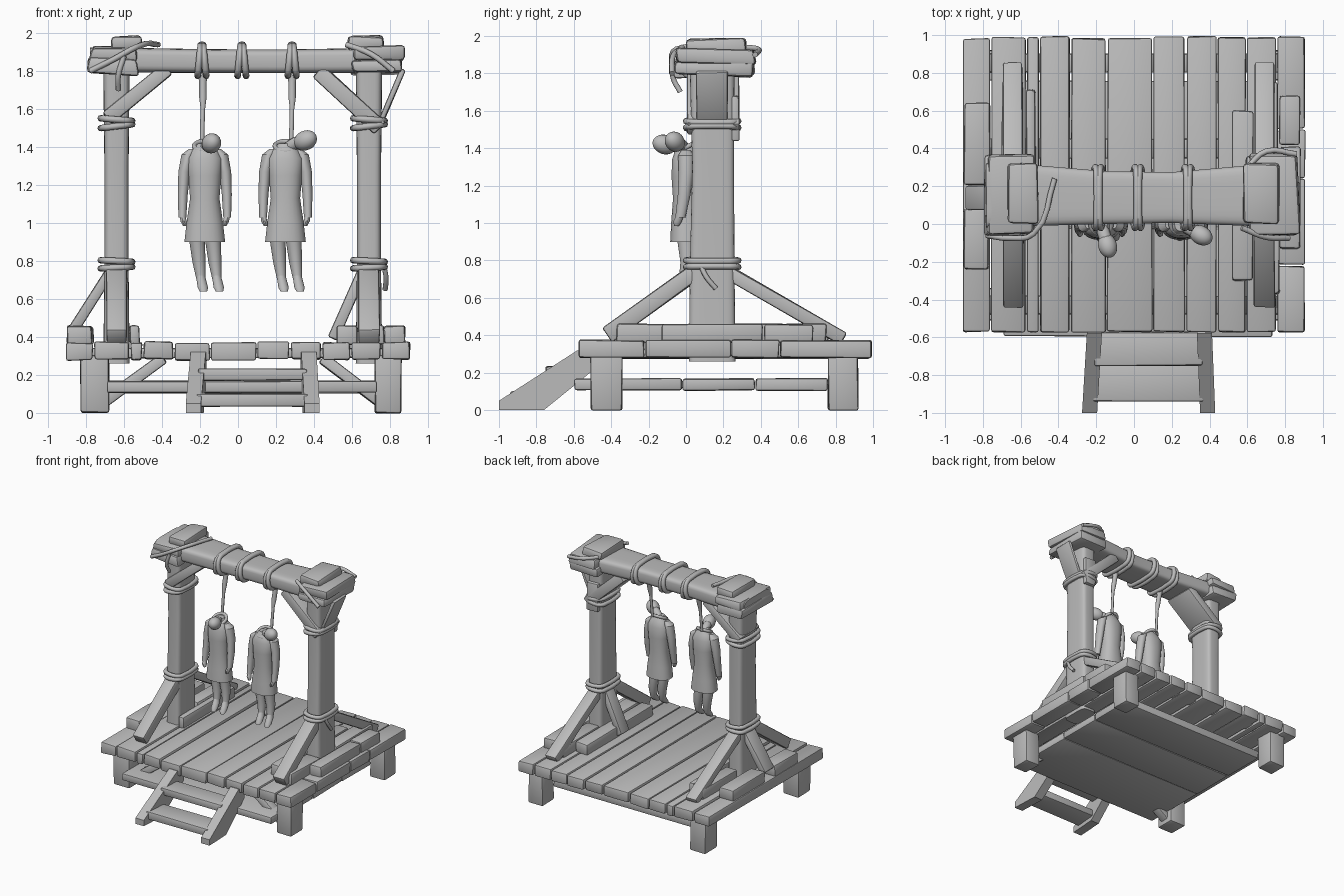
import bpy, bmesh, math, random
from mathutils import Vector, Matrix

if "Cube" in bpy.data.objects:
    bpy.data.objects.remove(bpy.data.objects["Cube"], do_unlink=True)
random.seed(4)

grey = bpy.data.materials.new("plain_grey")
grey.use_nodes = True
COLOUR = (0.5, 0.5, 0.5, 1)
grey.diffuse_color = COLOUR
grey.node_tree.nodes["Principled BSDF"].inputs["Base Color"].default_value = COLOUR
made = []


def finish(name, bm):
    bmesh.ops.recalc_face_normals(bm, faces=bm.faces[:])
    mesh = bpy.data.meshes.new(name)
    bm.to_mesh(mesh)
    bm.free()
    mesh.materials.append(grey)
    ob = bpy.data.objects.new(name, mesh)
    bpy.context.collection.objects.link(ob)
    made.append(ob)
    return ob


def timber(name, size, matrix, bevel=0.012, wear=0.004):
    """Roughly hewn block: a bevelled box with slightly moved corners."""
    bm = bmesh.new()
    bmesh.ops.create_cube(bm, size=1)
    for v in bm.verts:
        v.co = Vector([c * s + random.uniform(-wear, wear) for c, s in zip(v.co, size)])
    bmesh.ops.bevel(bm, geom=bm.edges[:], offset=bevel, segments=2, affect='EDGES', profile=0.5)
    bm.transform(matrix)
    return finish(name, bm)


def block(name, x, y, z, bevel=0.012, wear=0.004):
    size = [r[1] - r[0] for r in (x, y, z)]
    mid = [(r[1] + r[0]) / 2 for r in (x, y, z)]
    return timber(name, size, Matrix.Translation(mid), bevel, wear)


def strut(name, a, b, thick, width, side):
    """Timber from a to b; its width runs along the side vector."""
    a, b, side = Vector(a), Vector(b), Vector(side)
    d = (b - a).normalized()
    n = side.cross(d)
    m = Matrix((n, side, d)).transposed().to_4x4()
    m.translation = (a + b) / 2
    return timber(name, (thick, width, (b - a).length), m)


def loft(name, stations, axis='Z', power=2.0, sides=20):
    """Skin of rounded sections; station = x, y, z, radius a, radius b."""
    bm = bmesh.new()
    rings = []
    for x, y, z, ra, rb in stations:
        ring = []
        for i in range(sides):
            t = math.tau * (i + 0.5) / sides
            c, s = math.cos(t), math.sin(t)
            u = math.copysign(abs(c) ** (2 / power), c) * ra
            w = math.copysign(abs(s) ** (2 / power), s) * rb
            off = (u, w, 0) if axis == 'Z' else (0, u, w)
            ring.append(bm.verts.new((x + off[0], y + off[1], z + off[2])))
        rings.append(ring)
    for r, q in zip(rings, rings[1:]):
        for i in range(sides):
            j = (i + 1) % sides
            bm.faces.new((r[i], r[j], q[j], q[i]))
    bm.faces.new(rings[0])
    bm.faces.new(rings[-1])
    return finish(name, bm)


def rope(name, points, radius=0.016, closed=False):
    curve = bpy.data.curves.new(name, 'CURVE')
    curve.dimensions = '3D'
    curve.bevel_depth, curve.bevel_resolution, curve.resolution_u = radius, 2, 4
    curve.use_fill_caps = True
    sp = curve.splines.new('BEZIER')
    sp.bezier_points.add(len(points) - 1)
    for p, co in zip(sp.bezier_points, points):
        p.co = co
        p.handle_left_type = p.handle_right_type = 'AUTO'
    sp.use_cyclic_u = closed
    curve.materials.append(grey)
    ob = bpy.data.objects.new(name, curve)
    bpy.context.collection.objects.link(ob)


def rope_ring(name, centre, ra, rb, axis, radius=0.016, tilt=0.0):
    pts = []
    for i in range(12):
        t = math.tau * (i + 0.5) / 12
        c, s = math.cos(t), math.sin(t)
        u = math.copysign(abs(c) ** 0.5, c) * ra
        w = math.copysign(abs(s) ** 0.5, s) * rb
        off = (u, w, tilt * u) if axis == 'Z' else (tilt * w, u, w)
        pts.append(Vector(centre) + Vector(off))
    rope(name, pts, radius, True)


# Deck planks
edges = [-0.91, -0.76, -0.57, -0.50, -0.335, -0.145, 0.10, 0.275, 0.44, 0.595, 0.755, 0.91]
for i, (a, b) in enumerate(zip(edges, edges[1:])):
    back, z = random.uniform(0.98, 1.0), random.uniform(-0.004, 0.004)
    cuts = [-0.575, -0.22, 0.24, 0.5, back] if i == 10 else [-0.575, back]
    for p, q in zip(cuts, cuts[1:]):
        block("deck_plank", (a + 0.005, b - 0.005), (p + 0.003, q - 0.003), (0.28 + z, 0.372 + z))
for y in (-0.43, 0.4, 0.85):
    block("deck_bearer", (-0.86, 0.86), (y - 0.05, y + 0.05), (0.29, 0.34))

# Deck legs and lower shelf boards
for x in ((-0.83, -0.68), (0.72, 0.86)):
    for y in ((-0.51, -0.34), (0.76, 0.92)):
        block("deck_leg", x, y, (0, 0.3))
for y in ((-0.6, -0.02), (-0.02, 0.37), (0.37, 0.76)):
    block("shelf_board", (-0.69, 0.73), (y[0] + 0.003, y[1] - 0.003), (0.105, 0.17))
Y = (0, 1, 0)
strut("left_under_brace", (0.76, -0.43, 0.05), (0.44, -0.43, 0.29), 0.06, 0.08, Y)
strut("right_under_brace", (-0.72, -0.43, 0.05), (-0.39, -0.43, 0.29), 0.06, 0.08, Y)

# Steps
side_profile = [(-1, 0), (-0.76, 0), (-0.5, 0.21), (-0.5, 0.31), (-0.58, 0.32), (-1, 0.05)]
for foot, top in ((-0.235, -0.205), (0.39, 0.37)):
    bm = bmesh.new()
    loops = []
    for s in (-0.04, 0.04):
        loops.append([bm.verts.new((foot + (top - foot) * (y + 1) * 2 + s, y, z)) for y, z in side_profile])
        bm.faces.new(loops[-1])
    for i in range(len(side_profile)):
        j = i - 1
        bm.faces.new((loops[0][i], loops[0][j], loops[1][j], loops[1][i]))
    finish("step_stringer", bm)
block("upper_tread", (-0.21, 0.36), (-0.75, -0.57), (0.17, 0.235))
block("lower_tread", (-0.22, 0.37), (-0.94, -0.74), (0.035, 0.1))

# Posts, footing blocks and post ropes
for x in (-0.64, 0.69):
    loft("post", [(x, 0.14, 0.26, 0.07, 0.125), (x, 0.14, 0.75, 0.064, 0.12),
                  (x, 0.145, 1.3, 0.064, 0.112), (x, 0.14, 1.82, 0.07, 0.12)], 'Z', 5, 24)
    for z, t in ((0.765, 0.05), (0.8, -0.05), (1.51, 0.12), (1.545, -0.08)):
        rope_ring("post_rope", (x, 0.14, z), 0.08, 0.135, 'Z', 0.017, t)
    strut("front_foot_brace", (x, 0.05, 0.74), (x, -0.42, 0.4), 0.09, 0.11, (1, 0, 0))
    strut("back_foot_brace", (x, 0.22, 0.74), (x, 0.84, 0.38), 0.07, 0.1, (1, 0, 0))
strut("right_outer_foot_brace", (-0.67, 0.14, 0.75), (-0.87, 0.14, 0.43), 0.055, 0.13, Y)
strut("left_inner_foot_brace", (0.66, 0.14, 0.75), (0.5, 0.14, 0.39), 0.055, 0.11, Y)
rope("post_rope_tail", [(0.77, 0.08, 0.77), (0.78, 0.11, 0.71), (0.775, 0.16, 0.65)], 0.014)
Z2 = (0.36, 0.46)
for x, y in (((-0.9, -0.76), (0.21, 0.64)), ((-0.9, -0.77), (-0.24, 0.08)), ((-0.7, -0.59), (0.3, 0.76)),
             ((-0.57, -0.52), (0.0, 0.71)), ((0.52, 0.63), (-0.3, 0.6)), ((0.64, 0.76), (0.25, 0.75)),
             ((0.77, 0.88), (0.42, 0.68)), ((0.77, 0.88), (-0.13, 0.41)), ((0.64, 0.77), (-0.37, 0.02))):
    block("footing_block", x, y, Z2, 0.015)

# Top beam, end blocks and caps
loft("top_beam", [(-0.78, 0.15, 1.86, 0.17, 0.065), (-0.5, 0.15, 1.857, 0.16, 0.065), (-0.15, 0.14, 1.853, 0.14, 0.063),
                  (0.2, 0.14, 1.852, 0.135, 0.063), (0.6, 0.15, 1.855, 0.16, 0.065), (0.84, 0.15, 1.855, 0.17, 0.065)],
     'X', 5, 24)
for x, cap in (((-0.79, -0.53), (-0.67, -0.51)), ((0.6, 0.87), (0.58, 0.77))):
    block("beam_end_lower", x, (-0.06, 0.36), (1.785, 1.865), 0.02, 0.014)
    block("beam_end_upper", (x[0] + 0.01, x[1]), (-0.05, 0.37), (1.855, 1.925), 0.02, 0.014)
    block("beam_cap", cap, (0.0, 0.32), (1.91, 1.985), 0.02, 0.008)

# Upper braces
strut("right_knee_brace", (-0.69, 0.145, 1.55), (-0.37, 0.145, 1.81), 0.075, 0.27, Y)
strut("left_knee_brace", (0.75, 0.145, 1.5), (0.42, 0.145, 1.8), 0.085, 0.28, Y)
strut("left_outer_brace", (0.76, 0.14, 1.55), (0.87, 0.14, 1.81), 0.03, 0.17, Y)
block("back_splint", (0.64, 0.75), (0.24, 0.285), (1.44, 1.68))

# Ropes lashed round the beam ends
rope("right_lashing", [(-0.78, -0.06, 1.8), (-0.66, -0.075, 1.86), (-0.53, -0.05, 1.93), (-0.42, 0.24, 1.94)], 0.015)
rope("right_lashing_tail", [(-0.6, -0.07, 1.88), (-0.63, -0.07, 1.78), (-0.63, -0.03, 1.7)], 0.014)
rope("left_lashing", [(0.57, -0.02, 1.94), (0.7, -0.07, 1.89), (0.82, -0.075, 1.8)], 0.015)
rope("left_lashing_back", [(0.6, 0.3, 1.94), (0.7, 0.385, 1.93), (0.86, 0.37, 1.9)], 0.015)

# Rope loops on the beam
for x in (-0.19, 0.02, 0.285):
    for dx, tilt in ((-0.014, 0.1), (0.014, -0.1)):
        rope_ring("beam_rope", (x + dx, 0.14, 1.857), 0.155, 0.078, 'X', 0.018, tilt)


def hanging_figure(x, head, turn):
    """Simple coated figure suspended from a beam rope."""
    hx, hy, hz = head
    y = 0.0
    loft("coat", [(x, y, 0.9, 0.108, 0.085), (x, y, 1.0, 0.097, 0.08), (x, y, 1.13, 0.078, 0.07),
                  (x, y, 1.25, 0.088, 0.078), (x, y, 1.34, 0.095, 0.075), (x, y, 1.385, 0.07, 0.06),
                  (x, y, 1.42, 0.035, 0.038)], 'Z', 2.3, 24)
    for s in (-1, 1):
        loft("sleeve", [(x + s * 0.118, y - 0.03, 1.03, 0.021, 0.027), (x + s * 0.116, y - 0.01, 1.15, 0.027, 0.034),
                        (x + s * 0.108, y, 1.27, 0.032, 0.04), (x + s * 0.09, y, 1.36, 0.034, 0.042),
                        (x + s * 0.065, y, 1.39, 0.02, 0.025)], sides=14)
        loft("hand", [(x + s * 0.105, y - 0.05, 0.985, 0.01, 0.014), (x + s * 0.112, y - 0.045, 1.01, 0.017, 0.024),
                      (x + s * 0.118, y - 0.03, 1.045, 0.014, 0.019)], sides=12)
        lx = x + s * 0.042
        loft("leg", [(lx + 0.022, y - 0.01, 0.70, 0.024, 0.028), (lx + 0.012, y + 0.01, 0.79, 0.035, 0.04),
                     (lx, y, 0.92, 0.043, 0.048)], sides=14)
        loft("foot", [(lx + 0.035, y - 0.075, 0.64, 0.02, 0.015), (lx + 0.032, y - 0.055, 0.66, 0.028, 0.03),
                      (lx + 0.025, y - 0.02, 0.695, 0.026, 0.036), (lx + 0.02, y - 0.008, 0.725, 0.023, 0.027)], sides=14)
    # Bowed head and neck
    start, end = Vector((x, y, 1.385)), Vector(head)
    aim = (end - start).normalized()
    bm = bmesh.new()
    bmesh.ops.create_uvsphere(bm, u_segments=18, v_segments=12, radius=1)
    m = Matrix.Translation(head) @ aim.to_track_quat('Z', 'Y').to_matrix().to_4x4()
    bm.transform(m @ Matrix.Diagonal((0.05, 0.052, 0.066, 1)))
    finish("head", bm)
    rope("neck", [start, (start + end) / 2 + Vector((0, 0, 0.01)), end], 0.034)
    # Collar rope, knot and hanging line
    ring = [(x + 0.055 * math.cos(a), y + 0.05 * math.sin(a), 1.405 + 0.025 * math.sin(a))
            for a in [math.tau * i / 8 for i in range(8)]]
    rope("neck_loop", ring, 0.013, True)
    tx = x + turn
    rope("hanging_line", [(tx, 0.12, 1.79), (tx, 0.08, 1.65), (tx - 0.005, 0.055, 1.42)], 0.012)
    loft("rope_knot", [(tx, 0.07, 1.6, 0.012, 0.012), (tx, 0.08, 1.66, 0.02, 0.02),
                       (tx, 0.1, 1.74, 0.02, 0.02), (tx, 0.105, 1.78, 0.026, 0.026)], sides=12)


hanging_figure(-0.175, (-0.14, -0.115, 1.42), -0.01)
hanging_figure(0.25, (0.355, -0.06, 1.435), 0.035)

# Smooth round surfaces, keeping hewn edges crisp
bpy.ops.object.select_all(action='DESELECT')
for ob in made:
    ob.select_set(True)
bpy.context.view_layer.objects.active = made[0]
bpy.ops.object.shade_smooth_by_angle(angle=math.radians(35))
